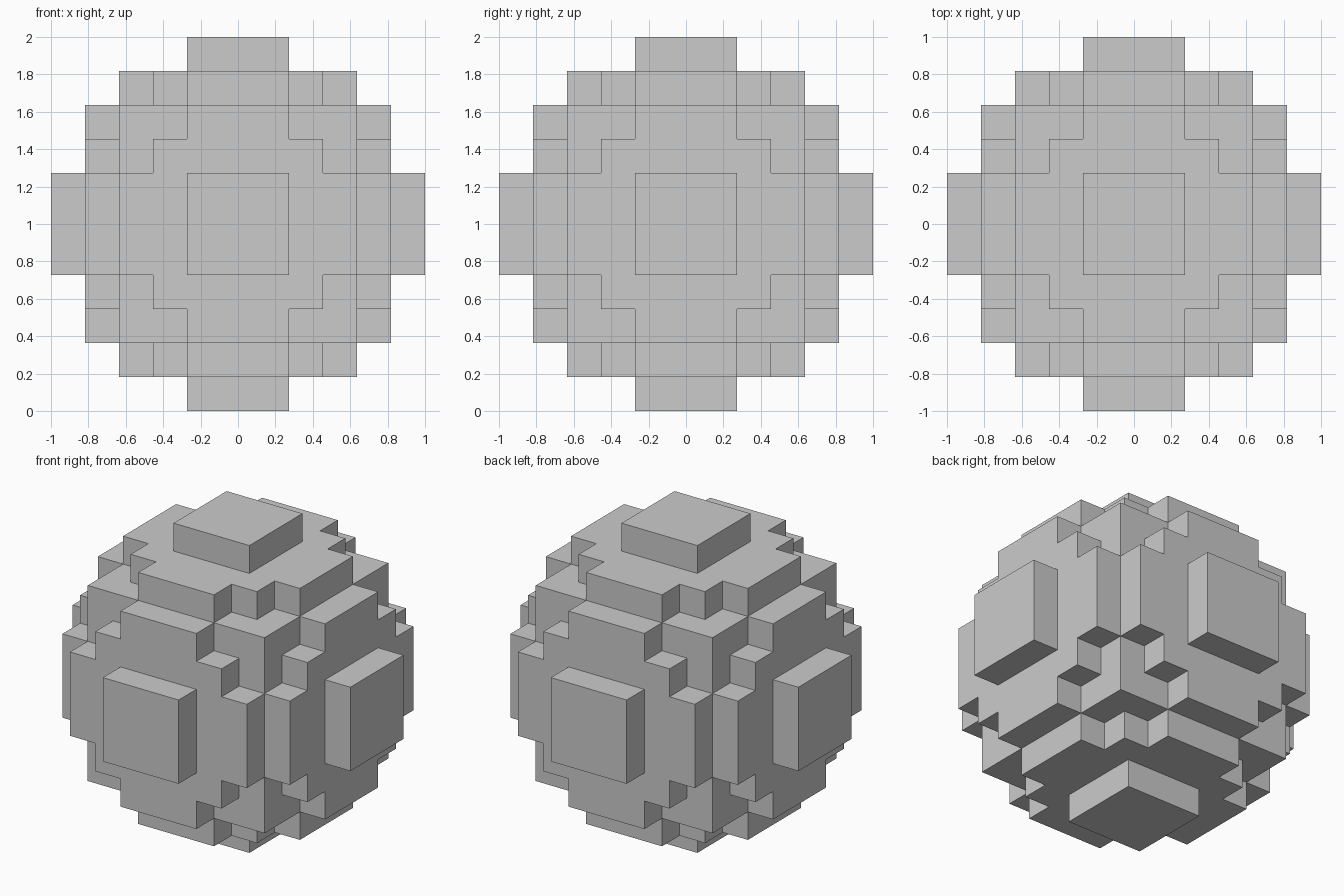
import bpy, bmesh
from mathutils import Vector

if "Cube" in bpy.data.objects:
    bpy.data.objects.remove(bpy.data.objects["Cube"])

N = 5                      # blocks from the centre to each side
S = 2 / (2 * N + 1)        # block size
CENTRE = Vector((0, 0, 1))


def filled(p):
    """True when the block at this grid cell lies within the ball."""
    return sum(c * c for c in p) <= 27


# Blocky ball: outer faces of every block that borders empty space
bm = bmesh.new()
verts = {}


def corner(p):
    key = tuple(round(c * 2) for c in p)
    if key not in verts:
        verts[key] = bm.verts.new(Vector(p) * S + CENTRE)
    return verts[key]


cells = [(x, y, z) for x in range(-N, N + 1) for y in range(-N, N + 1)
         for z in range(-N, N + 1) if filled((x, y, z))]
for cell in cells:
    for axis in range(3):
        for sign in (-1, 1):
            n = Vector((0, 0, 0))
            n[axis] = sign
            pos = Vector(cell)
            if filled(pos + n):
                continue
            u = Vector((0, 0, 0))
            u[(axis + 1) % 3] = 0.5
            v = n.cross(u)
            mid = pos + n * 0.5
            bm.faces.new([corner(mid + a * u + b * v)
                          for a, b in ((-1, -1), (1, -1), (1, 1), (-1, 1))])

mesh = bpy.data.meshes.new("block_ball")
bm.to_mesh(mesh)
bm.free()
ball = bpy.data.objects.new("block_ball", mesh)
bpy.context.collection.objects.link(ball)
